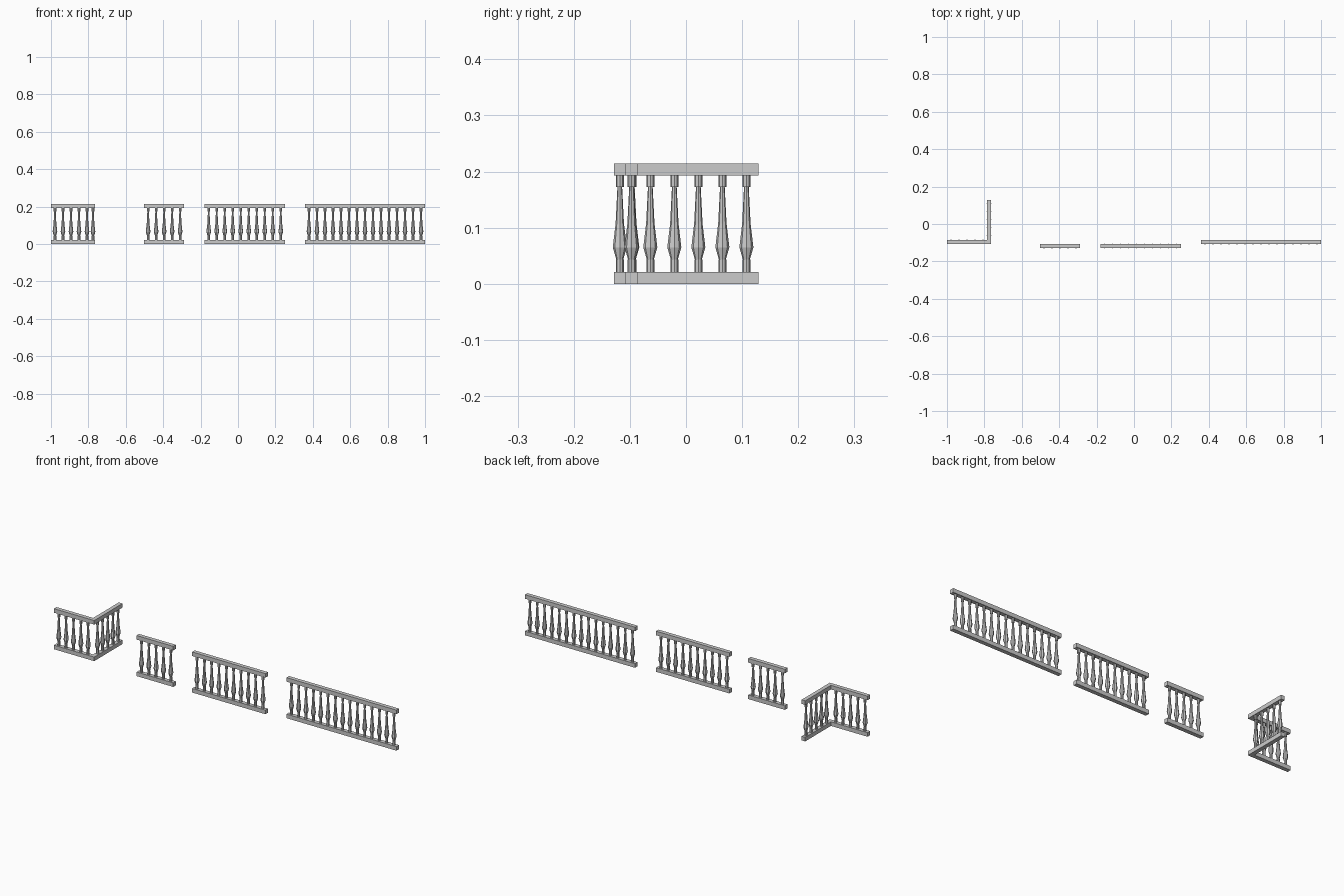
import bpy, bmesh, math
from mathutils import Vector

if "Cube" in bpy.data.objects:
    bpy.data.objects.remove(bpy.data.objects["Cube"])

STEP = 0.0428        # baluster spacing
W = 0.0214           # rail width
H = 0.0214           # rail height
TOP = 0.214          # overall height
SIDES = 8

# (radius, z) silhouettes of the turned pieces
COLLAR = 0.0071
PIECES = [
    [(COLLAR, 0.02), (COLLAR, 0.043)],
    [(0.0062, 0.043), (0.0125, 0.065), (0.0075, 0.107), (0.0042, 0.173)],
    [(COLLAR, 0.172), (COLLAR, 0.194)],
]


def finish(bm, name):
    bmesh.ops.recalc_face_normals(bm, faces=bm.faces)
    me = bpy.data.meshes.new(name)
    bm.to_mesh(me)
    bm.free()
    ob = bpy.data.objects.new(name, me)
    bpy.context.collection.objects.link(ob)
    return ob


def lathe(bm, profile, x, y):
    rings = []
    for r, z in profile:
        rings.append([bm.verts.new((x + r * math.cos(2 * math.pi * i / SIDES),
                                    y + r * math.sin(2 * math.pi * i / SIDES), z))
                      for i in range(SIDES)])
    for a, b in zip(rings, rings[1:]):
        for i in range(SIDES):
            j = (i + 1) % SIDES
            bm.faces.new((a[i], a[j], b[j], b[i]))
    bm.faces.new(rings[0][::-1])
    bm.faces.new(rings[-1])


def rail(name, outline, z):
    bm = bmesh.new()
    face = bm.faces.new([bm.verts.new((x, y, z)) for x, y in outline])
    ext = bmesh.ops.extrude_face_region(bm, geom=[face], use_keep_orig=True)
    verts = [g for g in ext["geom"] if isinstance(g, bmesh.types.BMVert)]
    bmesh.ops.translate(bm, verts=verts, vec=Vector((0, 0, H)))
    return finish(bm, name)


def railing(name, outline, spots):
    rail(name + "_bottom_rail", outline, 0)
    rail(name + "_top_rail", outline, TOP - H)
    bm = bmesh.new()
    for x, y in spots:
        for profile in PIECES:
            lathe(bm, profile, x, y)
    finish(bm, name + "_balusters")


def straight(name, x0, y, count):
    x1 = x0 + count * STEP
    h = W / 2
    railing(name, [(x0, y - h), (x1, y - h), (x1, y + h), (x0, y + h)],
            [(x0 + (i + 0.5) * STEP, y) for i in range(count)])


# Straight railings of three lengths
straight("short_railing", -0.502, -0.118, 5)
straight("medium_railing", -0.178, -0.118, 10)
straight("long_railing", 1 - 15 * STEP, -0.097, 15)

# L-shaped corner railing
xi, yi = -1 + 5 * STEP, 0.129 - 5 * STEP
xo, yo = xi + W, yi - W
railing("corner_railing",
        [(-1, yo), (xo, yo), (xo, 0.129), (xi, 0.129), (xi, yi), (-1, yi)],
        [(-1 + (i + 0.5) * STEP, yi - W / 2) for i in range(5)] +
        [(xi + W / 2, yi + (i + 0.5) * STEP) for i in range(5)])
